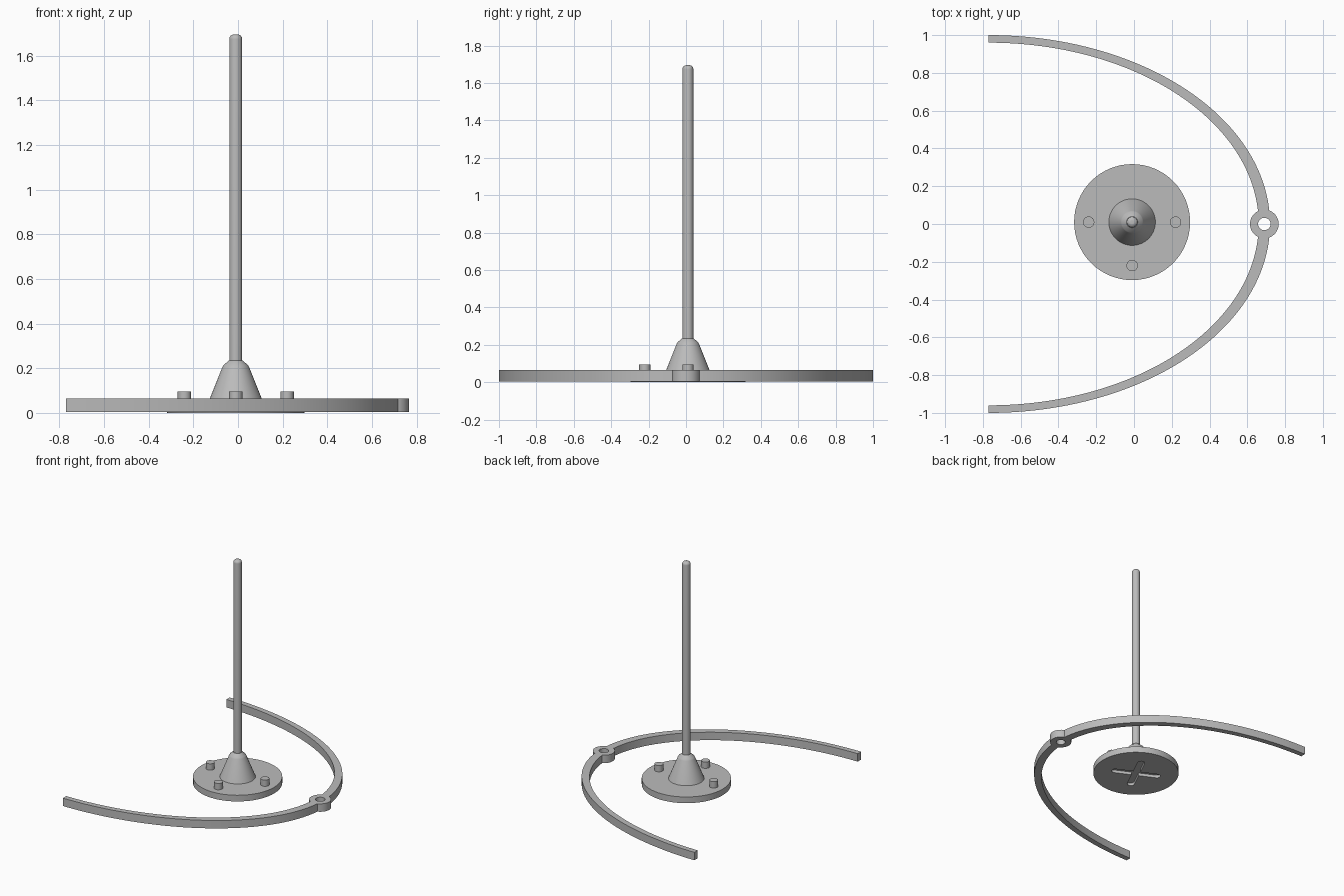
import bpy
import bmesh
from math import sin, cos, pi, radians, asin

cube = bpy.data.objects.get("Cube")
if cube:
    bpy.data.objects.remove(cube, do_unlink=True)

grey = bpy.data.materials.new("plain grey")
grey.use_nodes = True
grey.diffuse_color = (0.5, 0.5, 0.5, 1)
grey.node_tree.nodes["Principled BSDF"].inputs["Base Color"].default_value = (0.5, 0.5, 0.5, 1)

CX, CY = -0.01, 0.01           # centre of the base
RAIL_LOW, RAIL_HIGH = 0.005, 0.065


def finish(name, bm):
    """Turn a bmesh into a smooth-shaded object with crisp edges."""
    bmesh.ops.recalc_face_normals(bm, faces=bm.faces[:])
    mesh = bpy.data.meshes.new(name)
    bm.to_mesh(mesh)
    bm.free()
    mesh.materials.append(grey)
    obj = bpy.data.objects.new(name, mesh)
    bpy.context.collection.objects.link(obj)
    shade(obj)
    return obj


def shade(obj):
    bpy.ops.object.select_all(action="DESELECT")
    obj.select_set(True)
    bpy.context.view_layer.objects.active = obj
    bpy.ops.object.shade_smooth_by_angle(angle=radians(30))


def lathe(name, profile, x, y, closed=False, steps=64):
    """Spin a (radius, height) profile around a vertical axis."""
    bm = bmesh.new()
    verts = [bm.verts.new((x + r, y, z)) for r, z in profile]
    pairs = list(zip(verts, verts[1:]))
    if closed:
        pairs.append((verts[-1], verts[0]))
    edges = [bm.edges.new(p) for p in pairs]
    bmesh.ops.spin(bm, geom=verts + edges, cent=(x, y, 0), axis=(0, 0, 1),
                   angle=2 * pi, steps=steps, use_merge=True)
    bmesh.ops.remove_doubles(bm, verts=bm.verts[:], dist=1e-5)
    return finish(name, bm)


def prism(name, outline, low, high):
    """Extrude a flat outline between two heights."""
    bm = bmesh.new()
    face = bm.faces.new([bm.verts.new((x, y, low)) for x, y in outline])
    out = bmesh.ops.extrude_face_region(bm, geom=[face])
    top = [v for v in out["geom"] if isinstance(v, bmesh.types.BMVert)]
    bmesh.ops.translate(bm, verts=top, vec=(0, 0, high - low))
    return finish(name, bm)


# Round base with a cross-shaped recess underneath
base = lathe("base_disc", [(0, 0), (0.307, 0), (0.307, 0.047), (0, 0.047)], CX, CY)
for turn in (64, -26):
    half, radius, a0 = 0.155, 0.026, radians(turn)
    outline = []
    for side in (0, pi):
        for i in range(13):
            a = a0 + side - pi / 2 + pi * i / 12
            outline.append((CX + half * cos(a0 + side) + radius * cos(a),
                            CY + half * sin(a0 + side) + radius * sin(a)))
    cutter = prism("slot_cutter", outline, -0.02, 0.022)
    mod = base.modifiers.new("slot", "BOOLEAN")
    mod.operation = "DIFFERENCE"
    mod.solver = "EXACT"
    mod.object = cutter
    bpy.context.view_layer.objects.active = base
    bpy.ops.object.modifier_apply(modifier=mod.name)
    bpy.data.objects.remove(cutter, do_unlink=True)
shade(base)

# Tapered socket and the pole with its rounded tip
lathe("socket_cone", [(0, 0.045), (0.124, 0.045), (0.06, 0.205), (0.055, 0.214),
                      (0.03, 0.235), (0, 0.235)], CX, CY)
tip = [(0.008 + 0.021 * cos(a), 1.674 + 0.021 * sin(a))
       for a in (pi / 2 * i / 8 for i in range(9))]
lathe("pole", [(0, 0.2), (0.029, 0.2)] + tip + [(0, 1.695)], CX, CY, steps=48)

# Three pegs on the base
for name, dx, dy in (("peg_right", -1, 0), ("peg_left", 1, 0), ("peg_front", 0, -1)):
    lathe(name, [(0, 0.04), (0.03, 0.04), (0.03, 0.095), (0, 0.095)],
          CX + 0.23 * dx, CY + 0.23 * dy, steps=32)

# Curved rail: two mirrored quarter ellipses meeting at an eyelet
STEPS = 64
for name, side in (("rail_back", 1), ("rail_front", -1)):
    outer, inner = [], []
    for i in range(STEPS + 1):
        t = i / STEPS
        for points, a, b in ((outer, 1.49, 1.0), (inner, 1.43, 0.96)):
            start = asin(0.055 / b)
            ang = start + (pi / 2 - start) * t
            points.append((-0.77 + a * cos(ang), side * b * sin(ang)))
    prism(name, outer + inner[::-1], RAIL_LOW, RAIL_HIGH)

lathe("rail_eyelet", [(0.033, RAIL_LOW), (0.076, RAIL_LOW),
                      (0.076, RAIL_HIGH), (0.033, RAIL_HIGH)],
      0.69, 0, closed=True, steps=48)
